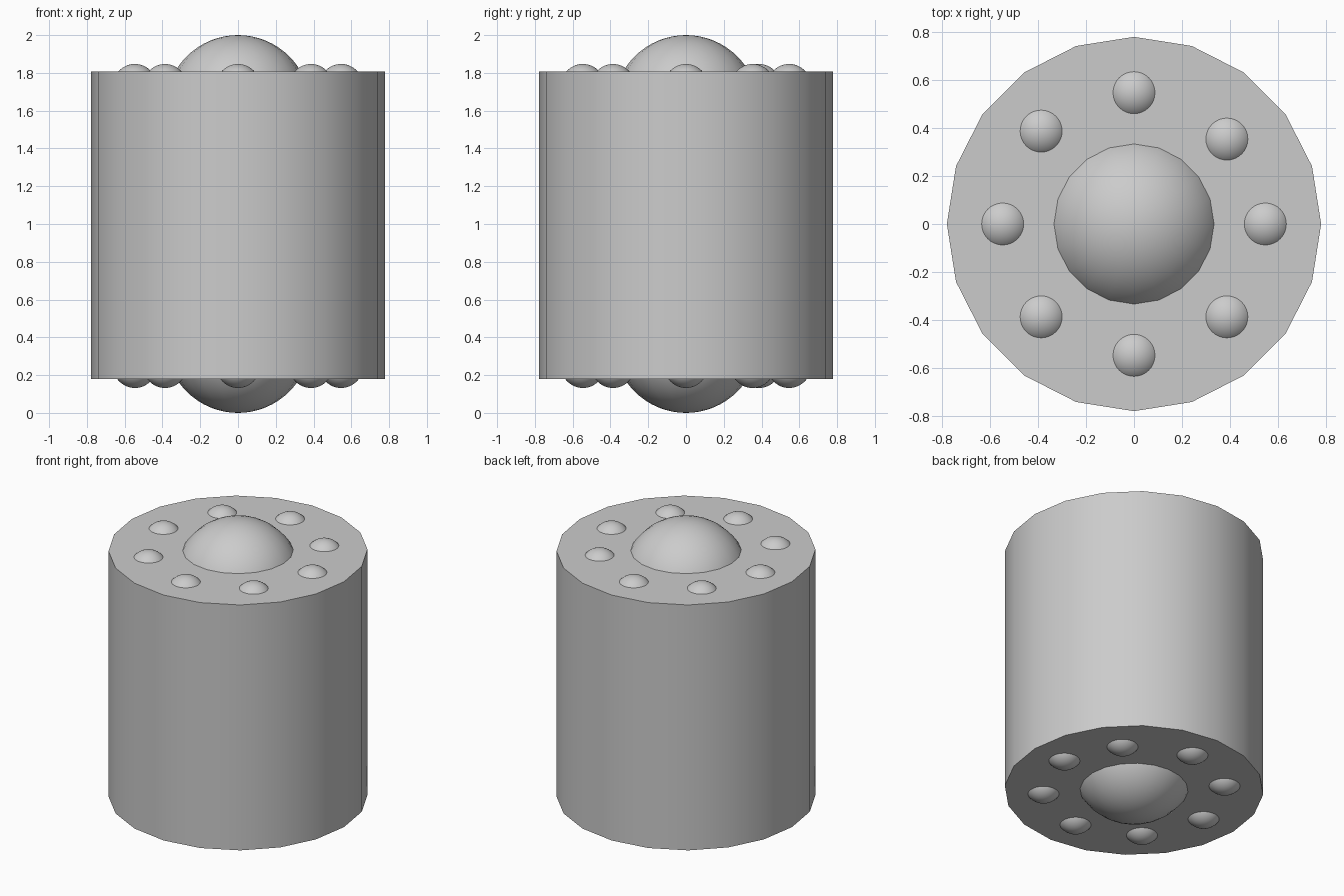
import bpy
import math

if "Cube" in bpy.data.objects:
    bpy.data.objects.remove(bpy.data.objects["Cube"])


def finish(name, angle=30):
    ob = bpy.context.object
    ob.name = name
    bpy.ops.object.shade_smooth_by_angle(angle=math.radians(angle))
    return ob


def ball(name, x, y, z, r, segs, rings):
    bpy.ops.mesh.primitive_uv_sphere_add(
        segments=segs, ring_count=rings, radius=r, location=(x, y, z))
    return finish(name)


# Twenty-sided drum body
Z_LOW, Z_HIGH = 0.18, 1.807
bpy.ops.mesh.primitive_cylinder_add(
    vertices=20, radius=0.778, depth=Z_HIGH - Z_LOW,
    location=(0, 0, (Z_LOW + Z_HIGH) / 2))
finish("drum_body")

# Large central balls showing as domes at each end
R_BIG = 0.384
ball("top_dome", 0, 0, 2.0 - R_BIG, R_BIG, 20, 32)
ball("bottom_dome", 0, 0, R_BIG, R_BIG, 20, 32)

# Ring of eight small studs on each end (one sits slightly off the ring)
R_STUD, RING = 0.116, 0.546
for i in range(8):
    a = i * math.pi / 4
    x, y = RING * math.cos(a), RING * math.sin(a)
    if i == 1:
        y = 0.353
    ball(f"top_stud_{i + 1}", x, y, 1.847 - R_STUD, R_STUD, 32, 24)
    ball(f"bottom_stud_{i + 1}", x, y, 0.132 + R_STUD, R_STUD, 32, 24)
